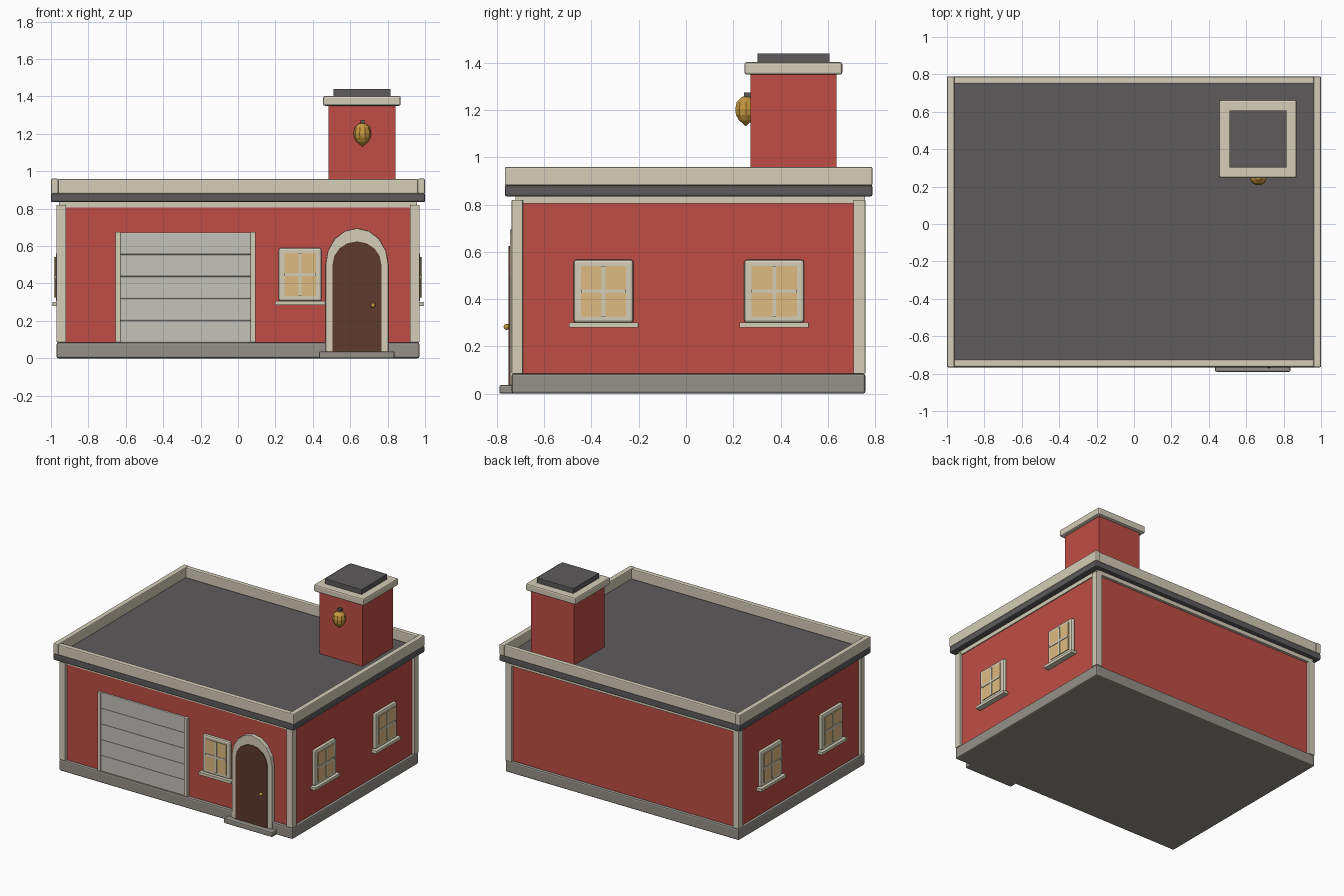
import bpy, bmesh, math
from mathutils import Matrix

if "Cube" in bpy.data.objects:
    bpy.data.objects.remove(bpy.data.objects["Cube"])


def mat(name, rgb):
    m = bpy.data.materials.new(name)
    m.diffuse_color = (*rgb, 1)
    m.use_nodes = True
    m.node_tree.nodes["Principled BSDF"].inputs["Base Color"].default_value = m.diffuse_color
    return m


RED = mat("red_wall", (0.52, 0.075, 0.06))
CREAM = mat("cream_trim", (0.66, 0.61, 0.48))
DARK = mat("dark_roof", (0.11, 0.105, 0.105))
STONE = mat("stone", (0.30, 0.28, 0.25))
BROWN = mat("brown_door", (0.11, 0.042, 0.026))
PANEL = mat("shutter_grey", (0.56, 0.54, 0.50))
GLASS = mat("warm_glass", (0.73, 0.50, 0.22))
GOLD = mat("brass", (0.57, 0.31, 0.05))


def finish(name, bm, m, bevel=0.0, smooth=False):
    bmesh.ops.recalc_face_normals(bm, faces=bm.faces)
    me = bpy.data.meshes.new(name)
    bm.to_mesh(me)
    bm.free()
    me.materials.append(m)
    ob = bpy.data.objects.new(name, me)
    bpy.context.collection.objects.link(ob)
    if bevel:
        b = ob.modifiers.new("Bevel", 'BEVEL')
        b.width, b.segments = bevel, 2
    if smooth:
        for p in me.polygons:
            p.use_smooth = True
    return ob


def box(name, x, y, z, m, bevel=0.0, xf=None):
    bm = bmesh.new()
    bmesh.ops.create_cube(bm, size=1)
    for v in bm.verts:
        v.co = [(a[0] + a[1]) / 2 + c * (a[1] - a[0]) for a, c in zip((x, y, z), v.co)]
    ob = finish(name, bm, m, bevel)
    if xf:
        ob.matrix_world = xf
    return ob


def prism(name, outline, y0, y1, m, bevel=0.0):
    # extrude an (x, z) outline along y
    bm = bmesh.new()
    f = bm.faces.new([bm.verts.new((x, y0, z)) for x, z in outline])
    r = bmesh.ops.extrude_face_region(bm, geom=[f])
    vs = [g for g in r["geom"] if isinstance(g, bmesh.types.BMVert)]
    bmesh.ops.translate(bm, verts=vs, vec=(0, y1 - y0, 0))
    return finish(name, bm, m, bevel)


# Plinth, walls, band under the eaves
box("plinth", (-.97, .97), (-.738, .759), (0, .085), STONE, .01)
box("walls", (-.95, .95), (-.715, .737), (.08, .84), RED)
box("eaves_band", (-.957, .957), (-.722, .757), (.805, .837), CREAM)

# Corner posts
for i, x in enumerate(((-.97, -.92), (.92, .97))):
    for j, y in enumerate(((-.738, -.69), (.709, .759))):
        box(f"corner_post_{i}{j}", x, y, (.085, .82), CREAM, .003)

# Roof slab with parapet
box("roof_slab", (-1, 1), (-.767, .789), (.835, .882), DARK, .008)
for n, x in (("left", (-1, -.96)), ("right", (.96, 1))):
    box(f"parapet_{n}", x, (-.767, .789), (.88, .96), CREAM, .007)
for n, y in (("front", (-.764, -.725)), ("back", (.75, .787))):
    box(f"parapet_{n}", (-.962, .962), y, (.88, .958), CREAM, .007)

# Tower
box("tower", (.485, .843), (.273, .636), (.87, 1.36), RED)
box("tower_cap", (.455, .87), (.247, .662), (1.35, 1.403), CREAM, .01)
box("tower_top", (.51, .816), (.302, .607), (1.395, 1.44), DARK, .002)

# Alarm bell on the tower
bm = bmesh.new()
profile = [(.0, 1.132), (.03, 1.157), (.044, 1.18), (.047, 1.205), (.04, 1.235), (.018, 1.256), (0, 1.258)]
vs = [bm.verts.new((r, 0, z)) for r, z in profile]
es = [bm.edges.new(p) for p in zip(vs, vs[1:])]
bmesh.ops.spin(bm, geom=vs + es, cent=(0, 0, 0), axis=(0, 0, 1), angle=math.tau, steps=10)
bmesh.ops.remove_doubles(bm, verts=bm.verts, dist=1e-4)
finish("bell", bm, GOLD).location = (.665, .253, 0)
box("bell_bracket", (.654, .676), (.245, .278), (1.25, 1.275), DARK)

# Shutter door with slats and jambs
for i in range(5):
    z = .083 + i * .118
    box(f"shutter_slat_{i}", (-.632, .07), (-.729, -.705), (z, z + .118), PANEL, .006)
for n, x in (("left", (-.655, -.627)), ("right", (.066, .094))):
    box(f"shutter_jamb_{n}", x, (-.737, -.705), (.085, .675), CREAM, .003)

# Arched entrance: surround, door, knob, step


def arch(w, rise, spring=.5, base=.035, n=8):
    pts = [(.636 + w * math.cos(math.pi * i / n), spring + rise * math.sin(math.pi * i / n))
           for i in range(n + 1)]
    return [(.636 + w, base)] + pts + [(.636 - w, base)]


prism("door_surround", arch(.168, .195), -.745, -.705, CREAM, .004)
prism("entrance_door", arch(.131, .125), -.751, -.71, BROWN)
bm = bmesh.new()
bmesh.ops.create_uvsphere(bm, u_segments=10, v_segments=6, radius=.013)
finish("door_knob", bm, GOLD, smooth=True).location = (.722, -.759, .283)
box("door_step", (.433, .837), (-.79, -.70), (0, .037), STONE, .008)


# Windows: built facing -y with the wall plane at y = 0
def window(name, xf, w, z0, z1, inset=.031):
    h, zm = w / 2, (z0 + z1) / 2
    box(name + "_frame", (-h, h), (-.024, .01), (z0, z1), CREAM, .012, xf)
    g = h - inset
    box(name + "_glass", (-g, g), (-.029, .01), (z0 + inset - .004, z1 - inset + .004), GLASS, 0, xf)
    box(name + "_bar_v", (-.008, .008), (-.033, 0), (z0 + .026, z1 - .026), CREAM, 0, xf)
    box(name + "_bar_h", (-g, g), (-.033, 0), (zm - .008, zm + .008), CREAM, 0, xf)
    box(name + "_sill", (-h - .02, h + .02), (-.041, .01), (z0 - .021, z0 + .001), CREAM, .002, xf)


window("front_window", Matrix.Translation((.332, -.708, 0)), .23, .306, .59)
for side, s in (("right", 1), ("left", -1)):
    for i, y in enumerate((-.349, .373)):
        xf = Matrix.Translation((s * .95, y, 0)) @ Matrix.Rotation(s * math.pi / 2, 4, 'Z')
        window(f"{side}_window_{i}", xf, .254, .30, .567)
